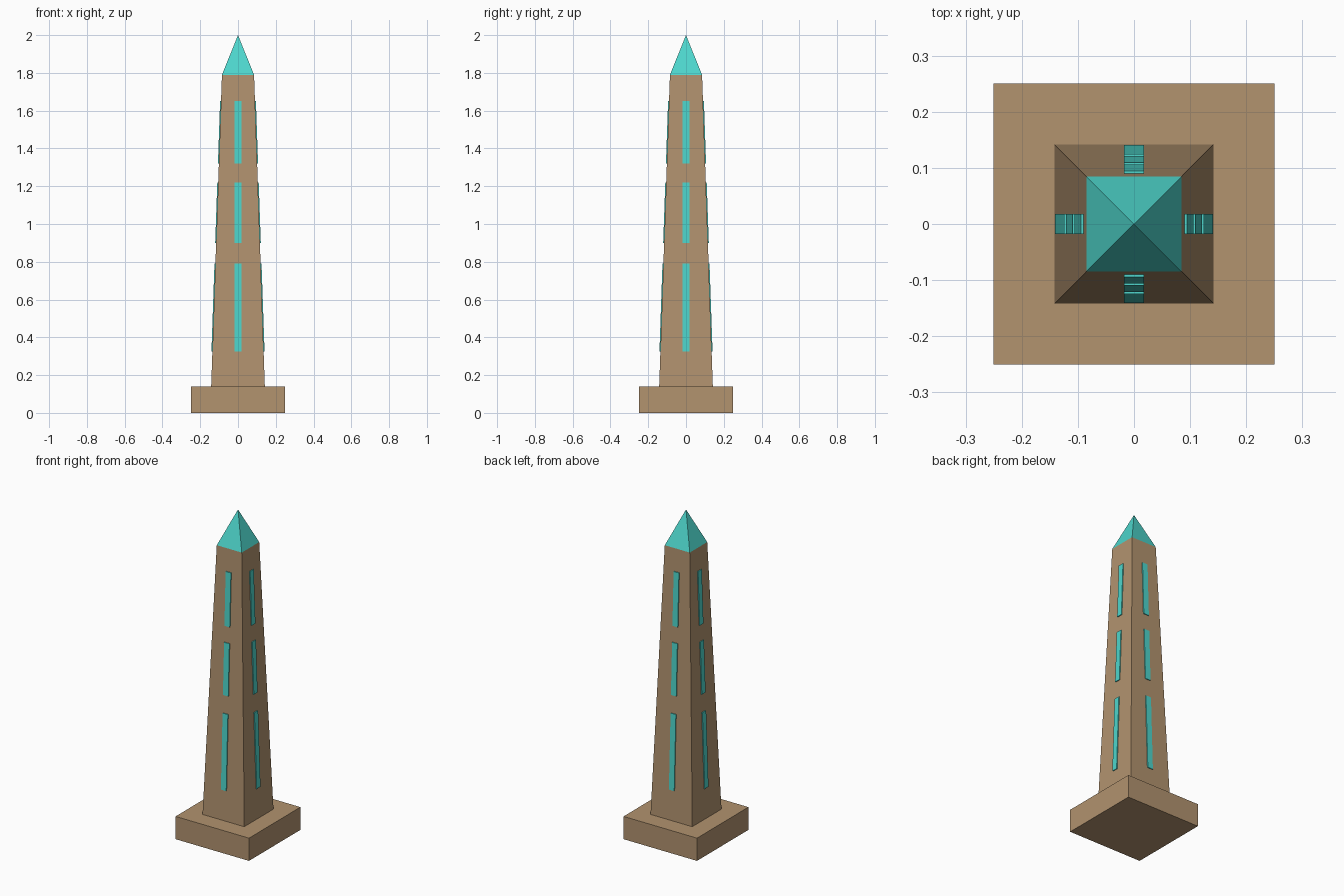
import bpy, bmesh
from mathutils import Matrix
from math import pi

if "Cube" in bpy.data.objects:
    bpy.data.objects.remove(bpy.data.objects["Cube"])

def material(name, srgb):
    m = bpy.data.materials.new(name)
    lin = [((c / 255 + 0.055) / 1.055) ** 2.4 for c in srgb]
    m.diffuse_color = (*lin, 1)
    m.use_nodes = True
    m.node_tree.nodes["Principled BSDF"].inputs["Base Color"].default_value = m.diffuse_color
    return m

stone = material("sandstone", (178, 147, 111))
teal = material("turquoise", (78, 214, 204))

BASE_TOP, SHAFT_TOP, TIP = 0.14, 1.79, 2.0
R0, R1 = 0.142, 0.085

def shaft_r(z):
    return R0 + (R1 - R0) * (z - BASE_TOP) / (SHAFT_TOP - BASE_TOP)

def finish(name, bm, mat):
    bmesh.ops.recalc_face_normals(bm, faces=bm.faces)
    me = bpy.data.meshes.new(name)
    bm.to_mesh(me)
    bm.free()
    me.materials.append(mat)
    ob = bpy.data.objects.new(name, me)
    bpy.context.collection.objects.link(ob)
    return ob

def square_block(name, r0, r1, z0, z1, mat):
    """Square block tapering from half-width r0 to r1 (0 makes a point)."""
    bm = bmesh.new()
    bmesh.ops.create_cone(bm, cap_ends=True, segments=4, radius1=r0 * 2 ** 0.5,
                          radius2=r1 * 2 ** 0.5, depth=z1 - z0,
                          matrix=Matrix.Translation((0, 0, (z0 + z1) / 2)) @ Matrix.Rotation(pi / 4, 4, 'Z'))
    bmesh.ops.remove_doubles(bm, verts=bm.verts, dist=1e-5)
    return finish(name, bm, mat)

# plinth, tapered shaft and pyramid tip
square_block("plinth", 0.25, 0.25, 0, BASE_TOP, stone)
square_block("shaft", R0, R1, BASE_TOP, SHAFT_TOP, stone)
square_block("pyramid_tip", R1, 0, SHAFT_TOP, TIP, teal)

# thin glowing strips following the slope on all four sides
for side in range(4):
    for i, (z0, z1) in enumerate([(0.325, 0.79), (0.9, 1.22), (1.32, 1.65)]):
        bm = bmesh.new()
        bmesh.ops.create_cube(bm, size=1)
        for v in bm.verts:
            z = z1 if v.co.z > 0 else z0
            out = 0.005 if v.co.y < 0 else -0.002
            v.co = (v.co.x * 0.036, -(shaft_r(z) + out), z)
        bm.transform(Matrix.Rotation(side * pi / 2, 4, 'Z'))
        finish(f"strip_{side}_{i}", bm, teal)
